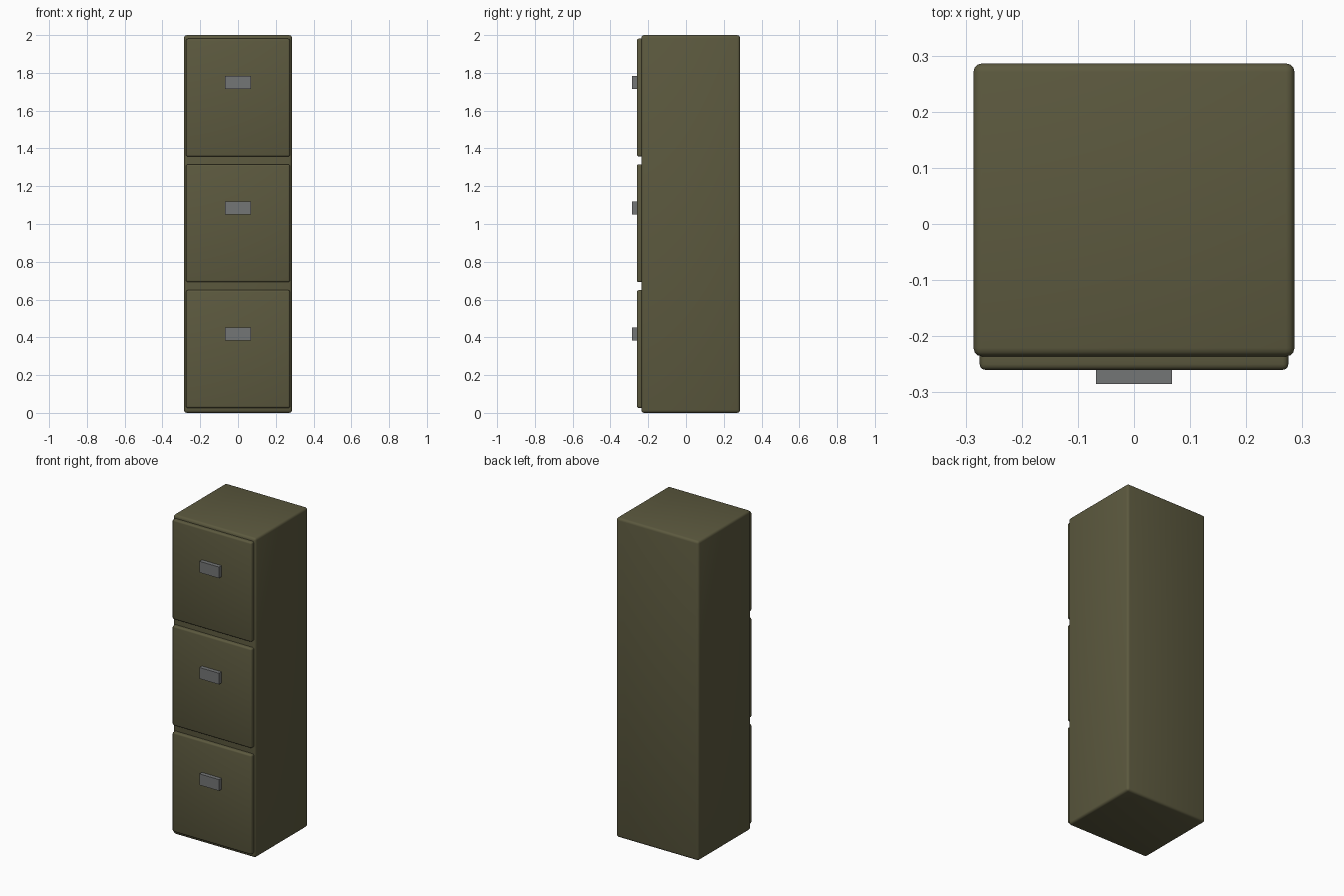
import bpy
import math

if "Cube" in bpy.data.objects:
    bpy.data.objects.remove(bpy.data.objects["Cube"], do_unlink=True)


def make_material(name, color):
    mat = bpy.data.materials.new(name)
    mat.use_nodes = True
    mat.diffuse_color = color
    mat.node_tree.nodes["Principled BSDF"].inputs["Base Color"].default_value = color
    return mat


olive = make_material("olive_paint", (0.107, 0.1, 0.049, 1))
grey = make_material("grey_metal", (0.175, 0.18, 0.182, 1))


def box(name, low, high, mat, bevel=0.0):
    """Box between two corners, with optionally rounded edges."""
    bpy.ops.mesh.primitive_cube_add(
        size=1, location=[(a + b) / 2 for a, b in zip(low, high)])
    obj = bpy.context.object
    obj.name = name
    obj.scale = [b - a for a, b in zip(low, high)]
    bpy.ops.object.transform_apply(location=False, rotation=False, scale=True)
    obj.data.materials.append(mat)
    if bevel:
        mod = obj.modifiers.new("rounded_edges", 'BEVEL')
        mod.width = bevel
        mod.segments = 3
        bpy.ops.object.modifier_apply(modifier=mod.name)
        bpy.ops.object.shade_smooth_by_angle(angle=math.radians(40))
    return obj


# Cabinet shell
box("cabinet_body", (-0.286, -0.236, 0), (0.286, 0.286, 2), olive, 0.015)

# Three drawer fronts, each with a handle block
for label, z in (("bottom", 0.338), ("middle", 1.004), ("top", 1.669)):
    box(label + "_drawer", (-0.275, -0.26, z - 0.312),
        (0.275, -0.215, z + 0.312), olive, 0.01)
    box(label + "_handle", (-0.068, -0.285, z + 0.045),
        (0.068, -0.255, z + 0.115), grey)
